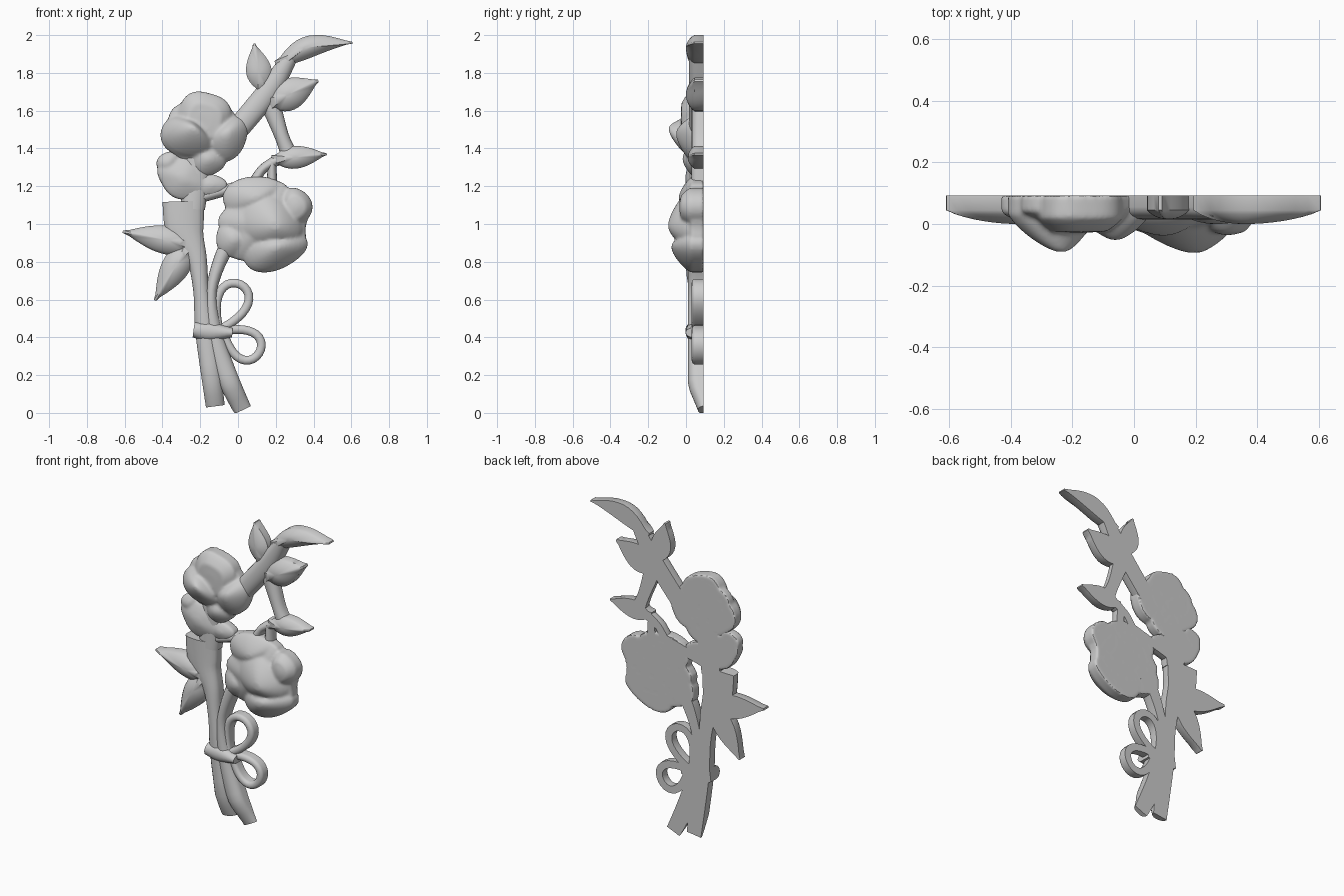
import bpy, bmesh, math
from mathutils import Vector, Matrix

if "Cube" in bpy.data.objects:
    bpy.data.objects.remove(bpy.data.objects["Cube"])

BACK = 0.093  # flat back plane of the whole relief


def shade(me, angle):
    me.polygons.foreach_set("use_smooth", [True] * len(me.polygons))
    me.set_sharp_from_angle(angle=math.radians(angle))


def finish(name, bm, meld=False):
    """Turn a bmesh into an object; meld fuses overlapping pieces into one carved skin."""
    for v in bm.verts:
        v.co.z = min(max(v.co.z, 0), 2)
    bmesh.ops.recalc_face_normals(bm, faces=bm.faces)
    me = bpy.data.meshes.new(name)
    bm.to_mesh(me)
    bm.free()
    ob = bpy.data.objects.new(name, me)
    bpy.context.collection.objects.link(ob)
    if meld:
        rem = ob.modifiers.new("fuse", 'REMESH')
        rem.mode, rem.voxel_size = 'VOXEL', 0.009
        smo = ob.modifiers.new("soften", 'SMOOTH')
        smo.factor, smo.iterations = 0.5, 4
        deps = bpy.context.evaluated_depsgraph_get()
        ob.data = bpy.data.meshes.new_from_object(ob.evaluated_get(deps))
        ob.modifiers.clear()
    shade(ob.data, 42)


def bridge(bm, a, b):
    n = len(a)
    for i in range(n):
        bm.faces.new((a[i], a[(i + 1) % n], b[(i + 1) % n], b[i]))


def pillow(bm, rim, edge, peak, centre, dip=0.0, power=2.0):
    """Flat back, upright rim and a dome rising to 'centre'; dip hollows the top."""
    steps, rings = 8, []
    for k in range(-1, steps):
        t = 1 - max(k, 0) / steps
        y = edge + (peak - edge) * (1 - t ** power) ** 0.85 + dip * max(0, 1 - t / 0.6) ** 0.7
        y = BACK if k < 0 else y
        ring = [centre + (p - centre) * t for p in rim]
        rings.append([bm.verts.new((p.x, y, p.y)) for p in ring])
    for a, b in zip(rings, rings[1:]):
        bridge(bm, a, b)
    bm.faces.new(rings[0])
    bm.faces.new(rings[-1])


def leaf(name, base, tip, width, bend=0.0, peak=0.0):
    """Pointed leaf, widest nearer its base, centre line bent sideways."""
    base, tip, bm = Vector(base), Vector(tip), bmesh.new()
    side = Vector((base.y - tip.y, tip.x - base.x)).normalized()
    n, left, right = 12, [], []
    for i in range(n + 1):
        t = i / n
        mid = base.lerp(tip, t) + side * bend * math.sin(math.pi * t)
        w = width * max(math.sin(math.pi * t ** 0.8), 0.4 * (1 - 2 * t), 0.08)
        left.append(mid + side * w)
        right.append(mid - side * w)
    pillow(bm, left + right[::-1], 0.045, peak, base.lerp(tip, 0.42) + side * bend)
    finish(name, bm)


def petal(bm, centre, radii, turn, edge, peak, shift=(0, 0), dip=0.0, lobes=3, wave=0.05):
    """Turned oval with a gently lobed rim; shift moves the highest point."""
    rot, c, rim = Matrix.Rotation(math.radians(turn), 2), Vector(centre), []
    for i in range(48):
        a = math.tau * i / 48
        r = 1 + wave * math.cos(lobes * a)
        rim.append(c + rot @ Vector((radii[0] * math.cos(a), radii[1] * math.sin(a))) * r)
    pillow(bm, rim, edge, peak, c + Vector(shift), dip, 1.5)


def flower(name, *petals):
    bm = bmesh.new()
    for args in petals:
        petal(bm, *args)
    finish(name, bm, True)


def bar(name, pts, front, drop=0.04, closed=False):
    """Half-round bar on the back plane; points are (x, z, half width)."""
    n, bm, secs = len(pts), bmesh.new(), []
    for i, p in enumerate(pts):
        a = pts[(i - 1) % n] if closed else pts[max(i - 1, 0)]
        b = pts[(i + 1) % n] if closed else pts[min(i + 1, n - 1)]
        d = (b - a).xy.normalized()
        f = front + 0.06 * max(0, 1 - p.y / 0.14)  # thins out at the foot
        s = min(f + drop, BACK - 0.005)
        prof = [(-1, BACK)]
        prof += [(-math.cos(math.pi * k / 8), s + (f - s) * math.sin(math.pi * k / 8))
                 for k in range(9)] + [(1, BACK)]
        secs.append([bm.verts.new((p.x + d.y * o * p.z, y, p.y - d.x * o * p.z))
                     for o, y in prof])
    for a, b in zip(secs, secs[1:] + secs[:1] if closed else secs[1:]):
        bridge(bm, a, b)
    if not closed:
        bm.faces.new(secs[0])
        bm.faces.new(secs[-1])
    finish(name, bm)


def stem(name, path, front):
    """Bar along a smooth curve through a few points."""
    p = [Vector(q) for q in path]
    p = [p[0]] + p + [p[-1]]
    out = []
    for a, b, d, e in zip(p, p[1:], p[2:], p[3:]):
        for s in range(5):
            t = s / 5
            out.append(b * (2*t**3 - 3*t*t + 1) + (d - a) * 0.45 * (t**3 - 2*t*t + t)
                       + d * (3*t*t - 2*t**3) + (e - b) * 0.45 * (t**3 - t*t))
    bar(name, out + [p[-1]], front)


def bow_loop(name, start, angle, length, width):
    """Teardrop ribbon loop leaving the knot at an angle."""
    rot, pts = Matrix.Rotation(math.radians(angle), 2), []
    for i in range(28):
        a = math.tau * i / 28
        v = Vector(start) + rot @ Vector((length * (1 - math.cos(a)) / 2,
                                          width * math.sin(a) * math.sin(a / 2)))
        pts.append(Vector((v.x, v.y, 0.023)))
    bar(name, pts, 0.03, 0.02, True)


# Stems
stem("main_stem", [(-.12, .035, .05), (-.17, .42, .055), (-.195, .65, .042), (-.22, .82, .055),
                   (-.28, .96, .1), (-.29, 1.12, .11)], .01)
stem("second_stem", [(.025, .015, .048), (-.06, .2, .055), (-.125, .42, .045), (-.14, .65, .03),
                     (-.07, .86, .04), (.02, .95, .04)], .01)
stem("rose_neck", [(-.24, 1.08, .065), (-.21, 1.35, .075)], .015)
stem("cross_stem", [(-.24, 1.13, .03), (.08, 1.22, .03)], .03)
stem("upper_branch", [(-.03, 1.47, .06), (.16, 1.7, .06), (.28, 1.89, .04)], .015)
stem("side_branch", [(.15, 1.7, .06), (.23, 1.47, .038), (.27, 1.37, .045)], .03)
stem("rose_stalk", [(.21, 1.34, .03), (.13, 1.29, .025), (.08, 1.21, .03)], .03)
stem("rose_stalk_fork", [(.18, 1.33, .022), (.18, 1.17, .03)], .03)

# Ribbon bow
bow_loop("bow_upper_loop", (-.1, .44), 65, .265, .105)
bow_loop("bow_lower_loop", (-.08, .435), -32, .225, .1)
stem("bow_knot", [(-.235, .44, .04), (-.15, .43, .05), (-.03, .425, .025)], -.003)

# Leaves
leaf("left_leaf", (-.2, .88), (-.61, .96), .075)
leaf("lower_left_leaf", (-.24, .92), (-.44, .595), .075)
leaf("top_left_leaf", (.13, 1.7), (.085, 1.955), .068, 0, .015)
leaf("top_right_leaf", (.15, 1.63), (.425, 1.76), .085)
leaf("tip_leaf", (.2, 1.84), (.607, 1.96), .058, .045)
leaf("side_leaf", (.18, 1.34), (.47, 1.37), .06, 0, .01)

# Broad leaf under the upper rose
flower("calyx_leaf",
       ((-.29, 1.24), (.14, .105), -25, .035, -.005, (0, 0), 0, 4),
       ((-.37, 1.325), (.065, .055), 45, .04, .01),
       ((-.15, 1.205), (.09, .06), 0, .04, .015))

# Upper rose: base, hollow bud, then overlapping petals
flower("upper_rose",
       ((-.18, 1.49), (.2, .185), 0, .04, -.02, (0, 0), 0, 5),
       ((-.18, 1.555), (.145, .148), 30, .02, -.06, (0, -.02), .035, 4),
       ((-.27, 1.455), (.15, .105), -25, .03, -.095, (.04, .055)),
       ((-.06, 1.45), (.13, .1), 50, .03, -.055, (0, .03)),
       ((-.16, 1.345), (.095, .09), 0, .035, -.02))

# Lower rose, turned to the right
flower("lower_rose",
       ((.14, 1.0), (.235, .22), 20, .03, -.05, (0, 0), 0, 7, .06),
       ((.305, 1.09), (.085, .1), 0, .02, -.06, (0, 0), .025),
       ((.16, 1.01), (.18, .15), -25, .01, -.097, (.04, -.02)),
       ((.19, .86), (.175, .105), 15, .025, -.08, (.01, .02)),
       ((-.02, .92), (.1, .095), 0, .03, -.025),
       ((.07, 1.155), (.16, .095), 15, .03, -.04, (.03, -.02)))
